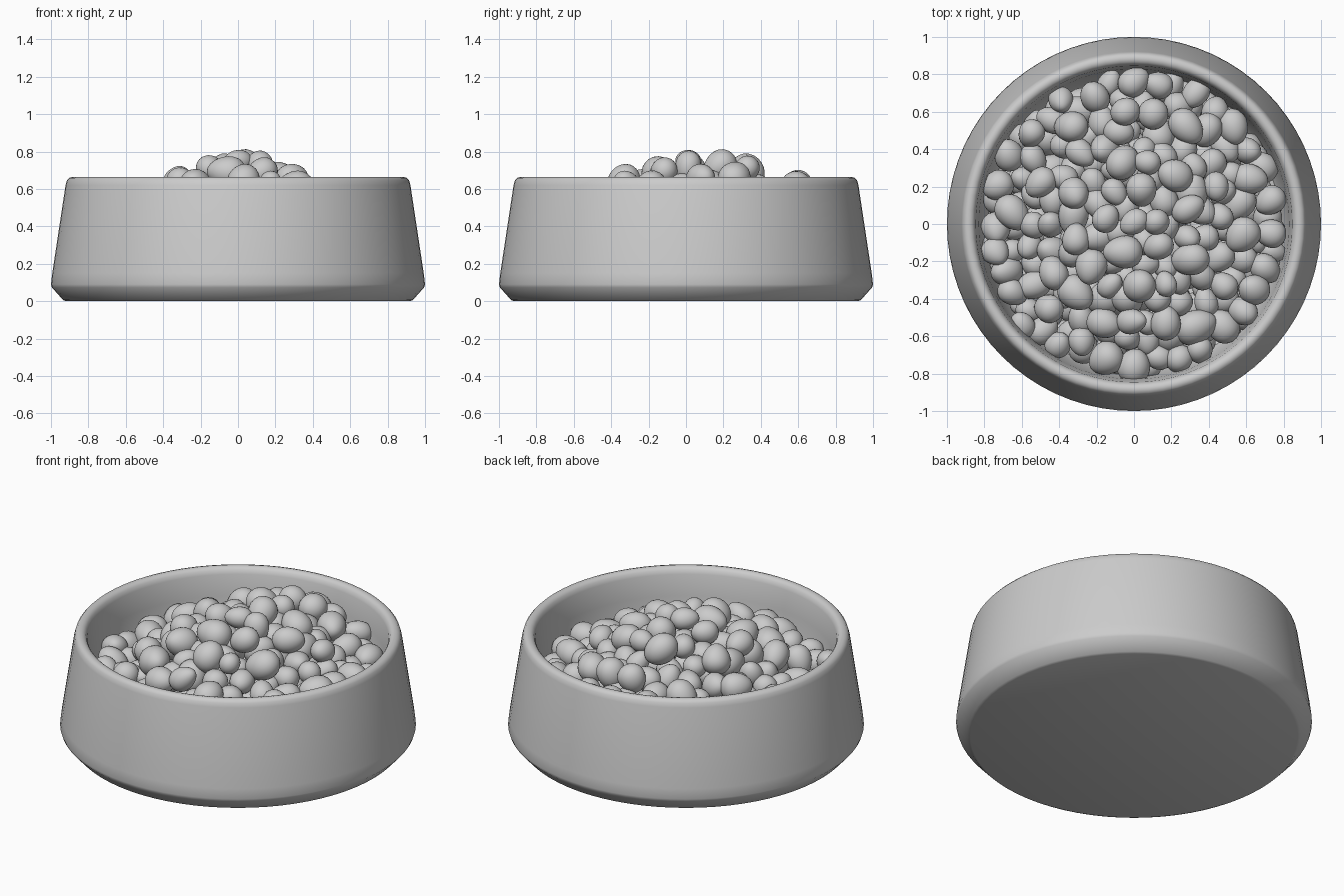
import bpy, bmesh, math, random
from mathutils import Vector, Matrix, Euler

if "Cube" in bpy.data.objects:
    bpy.data.objects.remove(bpy.data.objects["Cube"])

random.seed(7)


def finish(name, me, angle):
    ob = bpy.data.objects.new(name, me)
    bpy.context.collection.objects.link(ob)
    bpy.ops.object.select_all(action='DESELECT')
    ob.select_set(True)
    bpy.context.view_layer.objects.active = ob
    bpy.ops.object.shade_smooth_by_angle(angle=math.radians(angle))
    return ob


def lathe(name, profile, steps):
    bm = bmesh.new()
    vs = [bm.verts.new((r, 0, z)) for r, z in profile]
    es = [bm.edges.new(p) for p in zip(vs, vs[1:])]
    bmesh.ops.spin(bm, geom=vs + es, cent=(0, 0, 0), axis=(0, 0, 1),
                   angle=2 * math.pi, steps=steps)
    bmesh.ops.remove_doubles(bm, verts=bm.verts, dist=1e-4)
    bmesh.ops.recalc_face_normals(bm, faces=bm.faces)
    me = bpy.data.meshes.new(name)
    bm.to_mesh(me)
    bm.free()
    return finish(name, me, 35)


# Bowl: chamfered foot, tapered wall, rounded rim, hollow inside
lathe("bowl", [(0, 0), (0.92, 0), (0.935, 0.006), (0.995, 0.073), (1.0, 0.09),
               (0.993, 0.15), (0.922, 0.62), (0.915, 0.645), (0.903, 0.659),
               (0.885, 0.664), (0.868, 0.66), (0.855, 0.648), (0.846, 0.625),
               (0.83, 0.5), (0.80, 0.14), (0.78, 0.10), (0.74, 0.08), (0, 0.08)], 72)

# Top pieces of food: x, y, diameter
TOP = [(-.21, .68, .17), (0, .76, .17), (-.05, .6, .16), (.1, .59, .17), (.28, .52, .18),
       (.53, .52, .17), (.33, .7, .15), (-.34, .52, .18), (-.55, .48, .15), (-.67, .37, .17),
       (-.39, .66, .15), (-.5, .22, .17), (-.32, .16, .17), (-.06, .33, .18), (.07, .33, .14),
       (.22, .26, .18), (.04, .18, .18), (-.15, .03, .15), (0, .01, .14), (.12, .01, .15),
       (.29, .08, .16), (.44, .2, .15), (-.06, -.15, .19), (.13, -.12, .16), (.3, -.19, .18),
       (.58, -.06, .18), (.73, -.05, .16), (-.31, -.08, .15), (-.65, .06, .18), (-.23, -.23, .18),
       (-.43, -.26, .17), (-.31, -.37, .19), (.03, -.33, .18), (.17, -.32, .13), (-.01, -.52, .15),
       (-.16, -.53, .17), (.17, -.53, .17), (.33, -.55, .2), (.48, -.33, .15), (.64, -.35, .17),
       (-.28, -.63, .15), (-.15, -.72, .18), (-.46, -.45, .16), (-.6, -.54, .14), (0, -.76, .18),
       (.62, .24, .17), (-.74, -.15, .15)]


def mound(x, y):
    return max(0.5, 0.81 - 0.15 * abs(x) - 0.46 * (x * x + y * y) + 0.09 * y)


def wall(z):
    return 0.79 + 0.08 * z


pieces = []  # (x, y, z, radius)
grid = {}    # coarse cells for quick neighbour tests
CELL = 0.2


def cell(x, y, z):
    return math.floor(x / CELL), math.floor(y / CELL), math.floor(z / CELL)


def add(x, y, z, r):
    pieces.append((x, y, z, r))
    grid.setdefault(cell(x, y, z), []).append((x, y, z, r))


def is_free(x, y, z, r):
    i, j, k = cell(x, y, z)
    for a in (i - 1, i, i + 1):
        for b in (j - 1, j, j + 1):
            for c in (k - 1, k, k + 1):
                for px, py, pz, pr in grid.get((a, b, c), ()):
                    if (px - x)**2 + (py - y)**2 + (pz - z)**2 < (0.72 * (r + pr))**2:
                        return False
    return True


for x, y, d in TOP:
    add(x, y, mound(x, y) - d * 0.46, d / 2)

# Fill the bowl below: ring along the wall, then surface, then the rest
for i in range(13000):
    rad = random.uniform(0.068, 0.09)
    a = random.uniform(0, 2 * math.pi)
    rr = random.uniform(0.71, 0.765) if i < 1000 else math.sqrt(random.random()) * 0.77
    x, y = rr * math.cos(a), rr * math.sin(a)
    top = mound(x, y) - 0.05 - rad
    if i < 1000:
        z = top + random.uniform(0, 0.04)
    elif i < 5000:
        z = top - random.uniform(0, 0.05)
    else:
        z = random.uniform(0.08 + rad, top)
    if rr + rad < wall(z) + 0.02 and is_free(x, y, z, rad):
        add(x, y, z, rad)

# Each piece is a slightly egg-shaped, stretched ball copied from one template
bm = bmesh.new()
bmesh.ops.create_icosphere(bm, subdivisions=3, radius=1)
bm.verts.index_update()
ball = [v.co.copy() for v in bm.verts]
ball_faces = [[v.index for v in f.verts] for f in bm.faces]
bm.free()

verts, faces = [], []
for x, y, z, rad in pieces[:550]:
    egg = random.uniform(0.05, 0.2)
    rot = Euler([random.uniform(0, 6.28) for _ in range(3)]).to_matrix()
    size = Matrix.Diagonal((rad * random.uniform(0.88, 1.0), rad * random.uniform(0.88, 1.0),
                            rad * random.uniform(1.05, 1.2)))
    m, c, n = rot @ size, Vector((x, y, z)), len(verts)
    for p in ball:
        k = 1 + egg * p.z
        verts.append(c + m @ Vector((p.x * k, p.y * k, p.z)))
    faces += [[n + i for i in f] for f in ball_faces]
me = bpy.data.meshes.new("food_pieces")
me.from_pydata(verts, [], faces)
finish("food_pieces", me, 60)
